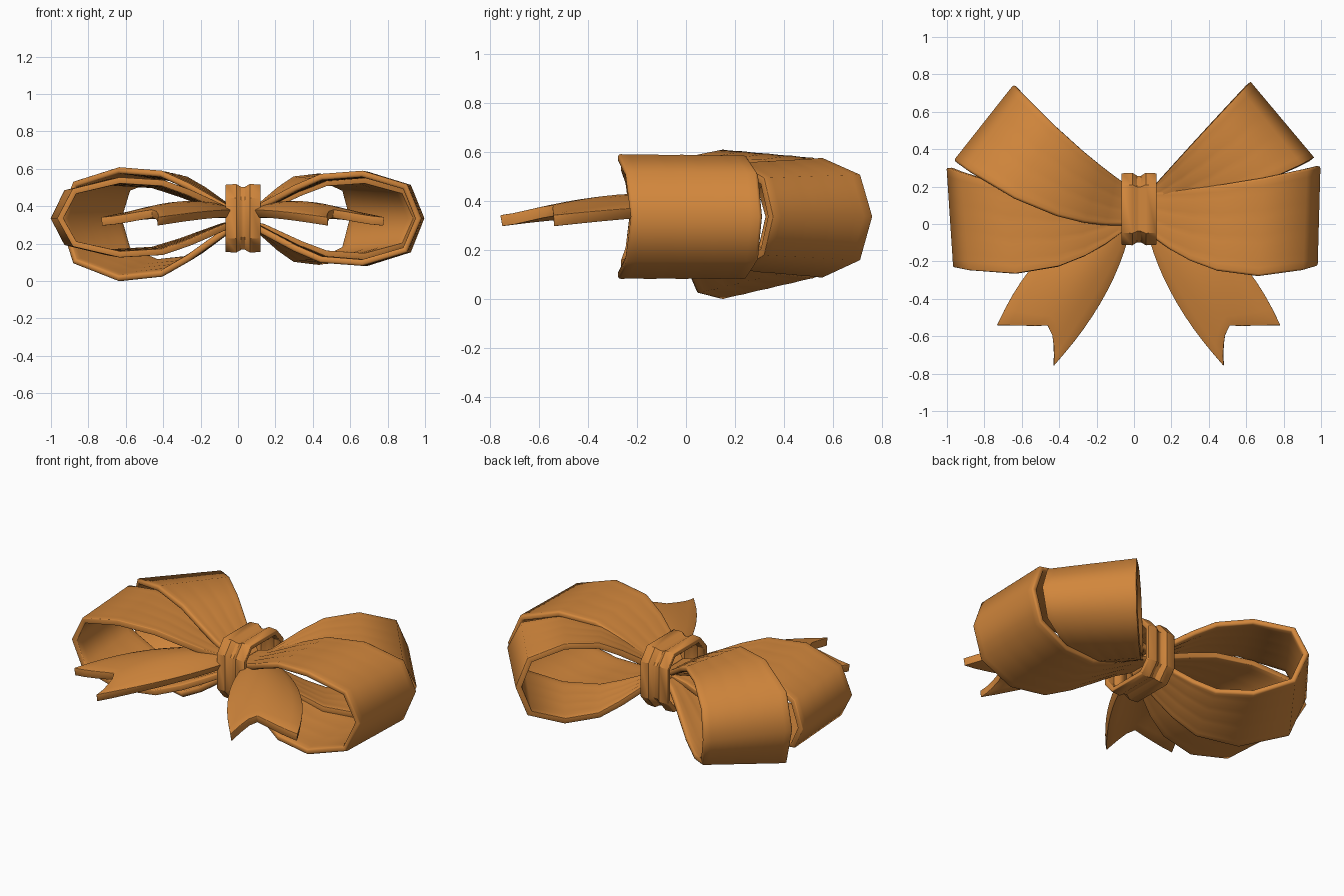
import bpy, bmesh, math
from mathutils import Vector

if "Cube" in bpy.data.objects:
    bpy.data.objects.remove(bpy.data.objects["Cube"])

MID = 0.335   # height of the bow's centre plane
CX = 0.027    # knot centre in x

mat = bpy.data.materials.new("ribbon_orange")
mat.diffuse_color = (0.64, 0.24, 0.045, 1)
mat.use_nodes = True
mat.node_tree.nodes["Principled BSDF"].inputs["Base Color"].default_value = mat.diffuse_color


def bezier(pts, t):
    a, b, c = (Vector(p) for p in pts)
    return a * (1 - t) ** 2 + b * 2 * t * (1 - t) + c * t * t


def sheet(name, rows, closed=False, thickness=0.034, edge=0.012, smooth=85):
    """Skin rows of points into a thick ribbon with rounded edges."""
    bm = bmesh.new()
    grid = [[bm.verts.new(p) for p in row] for row in rows]
    n = len(grid)
    for i in range(n if closed else n - 1):
        r, s = grid[i], grid[(i + 1) % n]
        for j in range(len(r) - 1):
            bm.faces.new((r[j], r[j + 1], s[j + 1], s[j]))
    bmesh.ops.recalc_face_normals(bm, faces=bm.faces)
    me = bpy.data.meshes.new(name)
    bm.to_mesh(me)
    bm.free()
    ob = bpy.data.objects.new(name, me)
    bpy.context.collection.objects.link(ob)
    me.materials.append(mat)
    so = ob.modifiers.new("thickness", 'SOLIDIFY')
    so.thickness, so.offset = thickness, 0
    be = ob.modifiers.new("soft_edges", 'BEVEL')
    be.width, be.segments = edge, 2
    be.limit_method, be.angle_limit = 'ANGLE', math.radians(65)
    bpy.context.view_layer.objects.active = ob
    ob.select_set(True)
    bpy.ops.object.shade_smooth_by_angle(angle=math.radians(smooth))
    ob.select_set(False)
    return ob


# Side profile of a loop: (distance outward, height), upper half
HALF = [(0, .13), (.1, .22), (.2, .41), (.32, .66), (.47, .92), (.7, 1), (.93, .72)]
PROFILE = [(t, h) for t, h in HALF] + [(1, 0)] + [(t, -h) for t, h in reversed(HALF)]


def loop(name, front, back, top, bottom):
    """top / bottom hold heights at the (front, back) ribbon edge."""
    rows = []
    for t, h in PROFILE:
        a, b = bezier(front, t), bezier(back, t)
        row = []
        for k in range(13):
            v = k / 12
            p = a.lerp(b, v)
            lim = top if h >= 0 else bottom
            z = h * (lim[0] * (1 - v) + lim[1] * v)
            # soft pleats that fade toward the outer end
            fold = 0.01 * math.cos(4 * math.pi * v) * (1 - t) * min(1, t * 5)
            z += math.copysign(fold, h)
            row.append((p.x, p.y, MID + z))
        rows.append(row)
    return sheet(name, rows)


# Four loops
loop("right_front_loop", [(.02, .0), (.45, -.40), (.965, -.225)],
     [(.02, .17), (.5, .19), (.98, .31)], (.235, .23), (.235, .235))
loop("right_back_loop", [(.05, .08), (.5, .1), (.95, .345)],
     [(.05, .14), (.3, .42), (.61, .75)], (.2, .22), (.2, .23))
loop("left_back_loop", [(.02, .0), (-.42, -.06), (-.95, .33)],
     [(.02, .17), (-.28, .36), (-.63, .735)], (.255, .22), (.32, .23))
loop("left_front_loop", [(.02, .03), (-.40, -.37), (-.95, -.23)],
     [(.02, .12), (-.5, .12), (-.985, .30)], (.2, .19), (.19, .18))


# Two tails with a notched end, mirrored about the knot
def tail(name, side):
    inner = [(.04, .05), (.1, -.35), (.455, -.755)]
    outer = [(.04, .12), (.52, -.03), (.755, -.54)]
    rows = []
    for i in range(13):
        row = []
        for k in range(9):
            v = k / 8
            t = i / 12 * (1 - .155 * min(1, 2.2 * v, 2 * (1 - v)) * (i / 12) ** 2)
            p = bezier(inner, t).lerp(bezier(outer, t), v)
            # slight side shift pulls the notch toward the inner edge
            p += Vector((-.03, -.03)) * math.sin(math.pi * v) * (i / 12) ** 4
            arch = .07 + .2 * math.sin(math.pi * v)
            z = MID + .02 + arch * t * (1 - t) - .037 * t
            row.append((CX - .002 + side * p.x, p.y, z))
        rows.append(row)
    return sheet(name, rows, thickness=.046, edge=.018)


tail("right_tail", 1)
tail("left_tail", -1)

# Knot band: faceted ring with a pinched centre
RING = [(.175, -.1), (.175, .1), (.12, .165), (-.12, .165),
        (-.175, .1), (-.175, -.1), (-.12, -.165), (.12, -.165)]
BAND = [(-.093, 1.01), (-.04, 1.03), (-.015, .94),
        (.015, .94), (.04, 1.03), (.093, 1.01)]
sheet("knot_band", [[(CX + x, .08 + y * s, MID + z * s) for x, s in BAND]
                    for y, z in RING], closed=True, thickness=.03, edge=.004, smooth=35)
